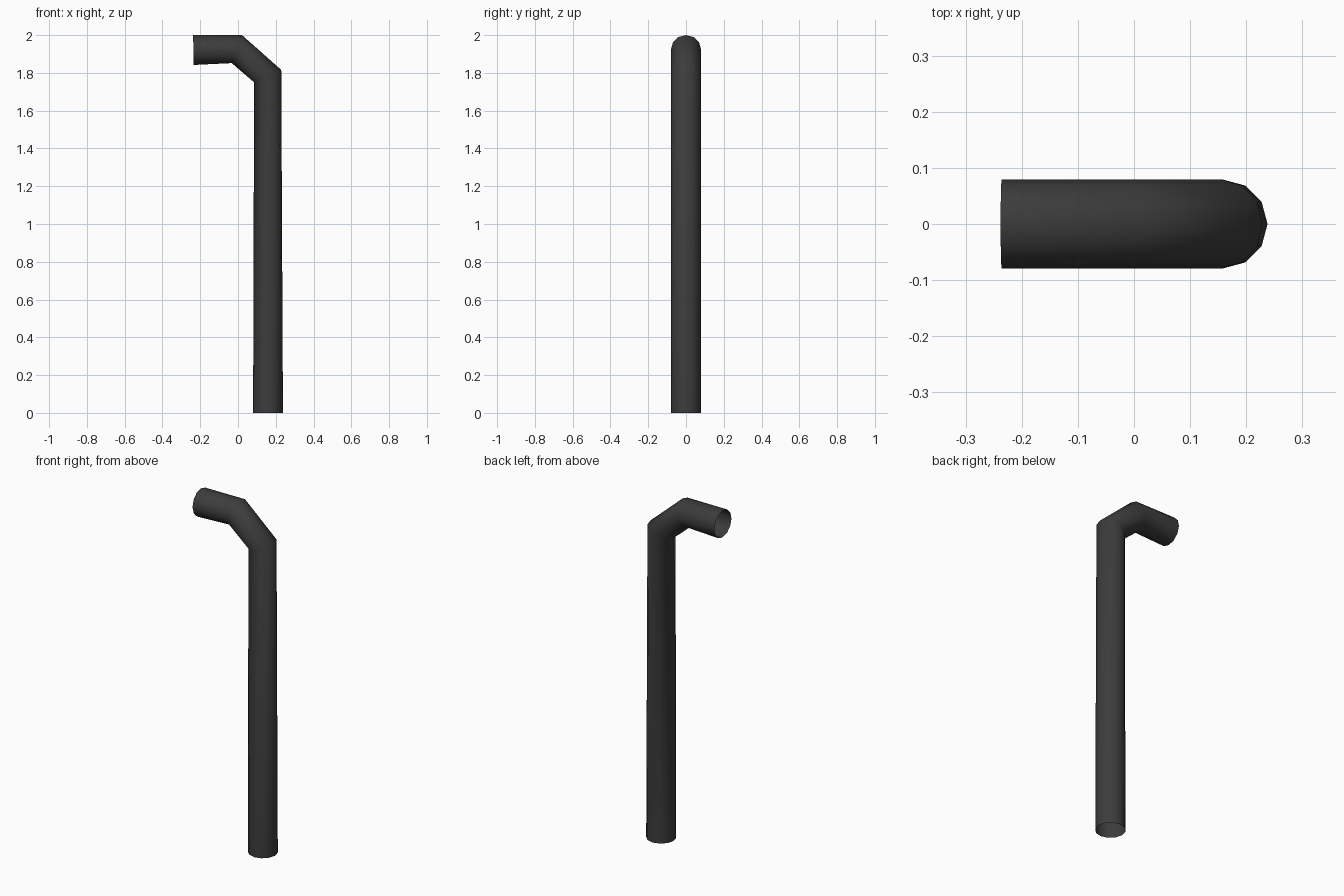
import bpy, bmesh, math
from mathutils import Vector

cube = bpy.data.objects.get("Cube")
if cube:
    bpy.data.objects.remove(cube, do_unlink=True)

# Dark matte material
mat = bpy.data.materials.new("charcoal")
mat.use_nodes = True
colour = (0.045, 0.045, 0.045, 1)
mat.diffuse_color = colour
bsdf = mat.node_tree.nodes["Principled BSDF"]
bsdf.inputs["Base Color"].default_value = colour
bsdf.inputs["Roughness"].default_value = 0.8

RADIUS, SIDES = 0.079, 12
# Centre line: foot, two bends, open outlet
path = [Vector(p) for p in ((0.159, 0, 0), (0.157, 0, 1.783),
                            (-0.006, 0, 1.926), (-0.236, 0, 1.921))]


def sweep_tube(name, points):
    """Open round tube whose rings bisect each bend."""
    bm = bmesh.new()
    steps = [(b - a).normalized() for a, b in zip(points, points[1:])]
    side = Vector((0, 1, 0))
    rings = []
    for i, centre in enumerate(points):
        tangent = (steps[max(i - 1, 0)] + steps[min(i, len(steps) - 1)]).normalized()
        if i == 0:
            tangent = Vector((0, 0, 1))
        out = side.cross(tangent)
        ring = []
        for k in range(SIDES):
            a = math.tau * k / SIDES
            ring.append(bm.verts.new(centre + RADIUS * (math.cos(a) * out + math.sin(a) * side)))
        rings.append(ring)
    for low, high in zip(rings, rings[1:]):
        for k in range(SIDES):
            n = (k + 1) % SIDES
            bm.faces.new((low[k], low[n], high[n], high[k])).smooth = True
    mesh = bpy.data.meshes.new(name)
    bm.to_mesh(mesh)
    bm.free()
    mesh.materials.append(mat)
    obj = bpy.data.objects.new(name, mesh)
    bpy.context.collection.objects.link(obj)
    return obj


# Bent pipe
sweep_tube("bent_pipe", path)
